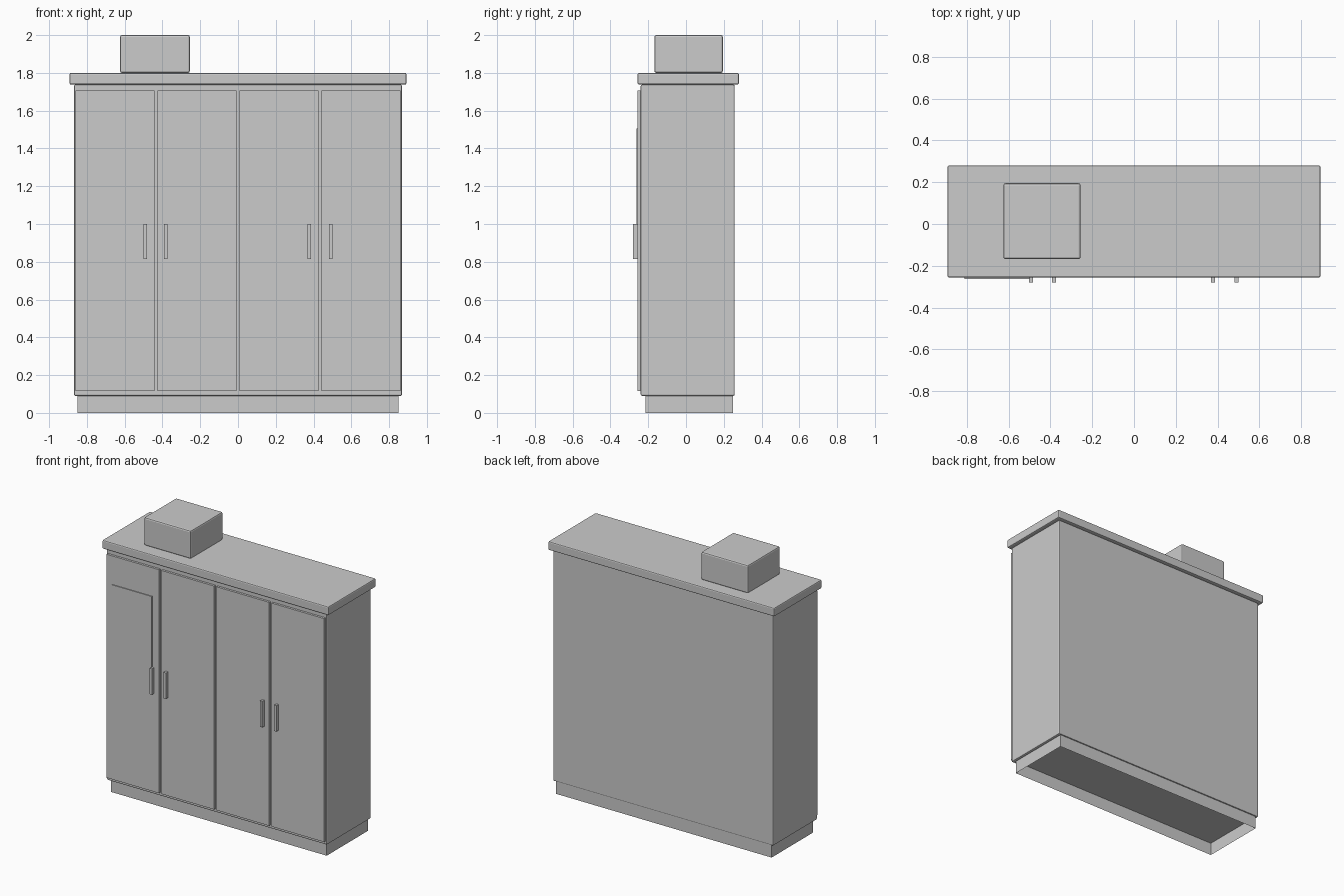
import bpy, bmesh

if "Cube" in bpy.data.objects:
    bpy.data.objects.remove(bpy.data.objects["Cube"])


def box(name, x, y, z, bevel=0.0, segments=2, open_ends=False):
    """Box from (min, max) ranges; optional rounded edges or open top and bottom."""
    bm = bmesh.new()
    bmesh.ops.create_cube(bm, size=1)
    for v in bm.verts:
        for i, (lo, hi) in enumerate((x, y, z)):
            v.co[i] = lo if v.co[i] < 0 else hi
    bm.normal_update()
    if open_ends:
        ends = [f for f in bm.faces if abs(f.normal.z) > 0.5]
        bmesh.ops.delete(bm, geom=ends, context='FACES_ONLY')
    mesh = bpy.data.meshes.new(name)
    bm.to_mesh(mesh)
    bm.free()
    obj = bpy.data.objects.new(name, mesh)
    bpy.context.collection.objects.link(obj)
    if bevel:
        mod = obj.modifiers.new("rounded_edges", 'BEVEL')
        mod.width = bevel
        mod.segments = segments
    return obj


# Carcass, hollow plinth, overhanging top and storage box
box("plinth", (-0.85, 0.85), (-0.215, 0.25), (0, 0.095), open_ends=True)
box("cabinet_body", (-0.868, 0.868), (-0.24, 0.258), (0.09, 1.738), 0.008)
box("top_board", (-0.892, 0.892), (-0.256, 0.28), (1.738, 1.80), 0.008)
box("storage_box", (-0.625, -0.255), (-0.168, 0.195), (1.80, 2.0), 0.01)

# Four doors
door_front = -0.256
for i in range(4):
    cx = (i - 1.5) * 0.434
    box(f"door_{i + 1}", (cx - 0.208, cx + 0.208), (door_front, -0.238), (0.115, 1.708))

# Handles, one near the meeting edge of each door pair
for i, hx in enumerate((-0.492, -0.382, 0.378, 0.49)):
    box(f"handle_{i + 1}", (hx - 0.009, hx + 0.009), (-0.28, door_front), (0.815, 1.0))

# Mirror panel on the left door
box("mirror_panel", (-0.81, -0.497), (-0.262, door_front), (0.95, 1.505))
